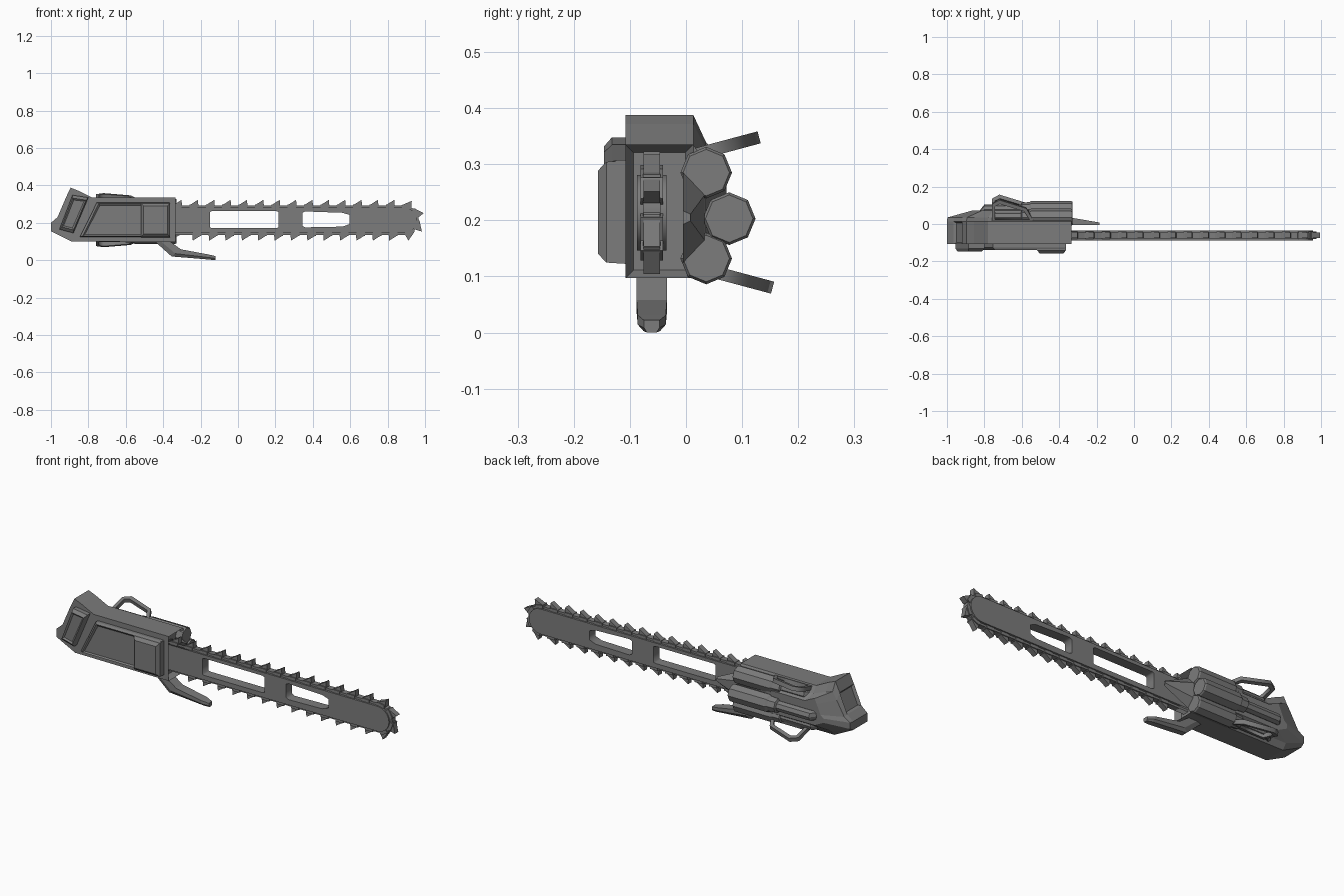
import bpy, bmesh
from math import pi, sin, cos, radians
from mathutils import Vector

if "Cube" in bpy.data.objects:
    bpy.data.objects.remove(bpy.data.objects["Cube"])

steel = bpy.data.materials.new("dark_steel")
steel.diffuse_color = (.2, .2, .2, 1)
steel.use_nodes = True
steel.node_tree.nodes["Principled BSDF"].inputs["Base Color"].default_value = steel.diffuse_color


def add_mesh(name, bm):
    bmesh.ops.recalc_face_normals(bm, faces=bm.faces[:])
    me = bpy.data.meshes.new(name)
    bm.to_mesh(me)
    bm.free()
    me.materials.append(steel)
    ob = bpy.data.objects.new(name, me)
    bpy.context.collection.objects.link(ob)
    return ob


def loft(bm, rings):
    """Skin equal-length rings of 3D points and cap both ends."""
    vs = [[bm.verts.new(p) for p in r] for r in rings]
    n = len(vs[0])
    for a, b in zip(vs, vs[1:]):
        for i in range(n):
            bm.faces.new((a[i], a[(i + 1) % n], b[(i + 1) % n], b[i]))
    bm.faces.new(vs[0])
    bm.faces.new(vs[-1])


def sink(bm, normal, width, depth):
    """Recess the largest face that looks along normal."""
    bmesh.ops.recalc_face_normals(bm, faces=bm.faces[:])
    f = max((f for f in bm.faces if f.normal.dot(Vector(normal)) > 0.95), key=lambda f: f.calc_area())
    bmesh.ops.inset_region(bm, faces=[f], thickness=width, depth=0)
    bmesh.ops.translate(bm, verts=f.verts[:], vec=Vector(normal) * -depth)


def panel(name, poly, layers, recess=0):
    """Raised side panel: layers are (y, scale about the centre)."""
    c = [sum(p[k] for p in poly) / len(poly) for k in (0, 1)]
    bm = bmesh.new()
    loft(bm, [[(c[0] + (x - c[0]) * s, y, c[1] + (z - c[1]) * s) for x, z in poly] for y, s in layers])
    if recess:
        sink(bm, (0, -1, 0), 0.012, recess)
    return add_mesh(name, bm)


def plate(name, outlines, half, loc, angle):
    """Flat plate with holes, made from a filled curve turned about x."""
    cu = bpy.data.curves.new(name, 'CURVE')
    cu.dimensions = '2D'
    cu.fill_mode = 'BOTH'
    cu.extrude = half
    cu.materials.append(steel)
    for pts in outlines:
        sp = cu.splines.new('POLY')
        sp.points.add(len(pts) - 1)
        for q, p in zip(sp.points, pts):
            q.co = (p[0], p[1], 0, 1)
        sp.use_cyclic_u = True
    ob = bpy.data.objects.new(name, cu)
    bpy.context.collection.objects.link(ob)
    ob.location = loc
    ob.rotation_euler = (angle, 0, 0)
    bpy.ops.object.select_all(action='DESELECT')
    ob.select_set(True)
    bpy.context.view_layer.objects.active = ob
    bpy.ops.object.convert(target='MESH')
    return ob


# engine housing: side profile carried across y, shrinking into the back bulge
side = [(-1, .155), (-1, .20), (-.965, .23), (-.92, .335), (-.895, .388), (-.855, .372), (-.78, .335),
        (-.335, .335), (-.335, .097), (-.89, .10)]
bm = bmesh.new()
loft(bm, [[(-.73 + (x + .73) * sx, y, .205 + (z - .205) * sz) for x, z in side]
          for y, sx, sz in [(-.108, 1, 1), (.013, 1, 1), (.035, .99, .74), (.072, .5, .5)]])
sink(bm, (1, 0, 0), 0.02, 0.03)
sink(bm, (-.919, 0, .394), 0.012, 0.015)
add_mesh("engine_housing", bm)

# raised panels on the front side
panel("main_side_panel", [(-.845, .125), (-.755, .308), (-.365, .308), (-.365, .125)],
      [(-.10, 1), (-.125, 1), (-.138, .94)], 0.007)
panel("side_cover_box", [(-.52, .122), (-.52, .307), (-.362, .307), (-.362, .122)],
      [(-.10, 1), (-.142, .97), (-.157, .8)])
panel("rear_side_panel", [(-.955, .165), (-.885, .348), (-.80, .335), (-.88, .145)],
      [(-.10, 1), (-.132, 1), (-.146, .84)], 0.007)

# guide bar and chain
BY, BZ, END = -.061, .2135, .889


def stadium(r, x0, n=10):
    return [(x0, r)] + [(END + r * sin(pi * i / n), r * cos(pi * i / n)) for i in range(n + 1)] + [(x0, -r)]


slots = [[(-.15, -.038), (-.15, .044), (-.14, .049), (.205, .049), (.217, .044), (.217, -.038), (.205, -.042), (-.14, -.042)],
         [(.345, -.03), (.345, .04), (.36, .047), (.56, .04), (.597, .028), (.597, -.02), (.56, -.034), (.36, -.038)]]
plate("guide_bar", [stadium(.067, -.4)] + slots, .0265, (0, BY, BZ), pi / 2)
plate("chain_band", [stadium(.078, -.4), stadium(.06, -.39)], .0155, (0, BY, BZ), pi / 2)

# teeth run along the top, closer round the nose, and back underneath
bm = bmesh.new()
R, X0, STEP = .074, -.325, .0875
run, arc = END - X0, pi * R


def on_path(s):
    if s < run:
        return Vector((X0 + s, 0, R)), Vector((1, 0, 0)), Vector((0, 0, 1))
    if s < run + arc:
        a = (s - run) / R
        n = Vector((sin(a), 0, cos(a)))
        return Vector((END, 0, 0)) + n * R, Vector((cos(a), 0, -sin(a))), n
    return Vector((END - (s - run - arc), 0, -R)), Vector((-1, 0, 0)), Vector((0, 0, -1))


stops = [i * STEP for i in range(14)] + [run + d for d in (.012, .075, .143)]
stops += [run + arc - .03 + i * STEP for i in range(14)]
for s in stops:
    p, t, n = on_path(s)
    o = p + Vector((0, BY, BZ))
    tooth = [(-.03, -.008), (-.026, .004), (.023, .035), (.026, .003), (.024, -.008)]
    loft(bm, [[o + t * a + n * b + Vector((0, y, 0)) for a, b in tooth] for y in (-.0145, .0145)])
    link = [(-.022, -.014), (-.022, .009), (.022, .009), (.022, -.014)]
    loft(bm, [[o + t * a + n * b + Vector((0, y, 0)) for a, b in link] for y in (-.02, .02)])
add_mesh("chain_teeth", bm)

# lower guard prong, tapering forward
bm = bmesh.new()
rings = []
for (xb, zb), (xt, zt), w in [((-.45, .105), (-.37, .105), .027), ((-.355, .02), (-.305, .058), .027),
                              ((-.15, .003), (-.16, .031), .025), ((-.12, 0), (-.12, .022), .014)]:
    rings.append([(xb, BY - w * .6, zb), (xb, BY + w * .6, zb),
                  (xb * .6 + xt * .4, BY + w, zb * .6 + zt * .4), (xt, BY + w, zt),
                  (xt, BY - w, zt), (xb * .6 + xt * .4, BY - w, zb * .6 + zt * .4)])
loft(bm, rings)
add_mesh("lower_guard", bm)

# pointed bracket beside the bar
bm = bmesh.new()
loft(bm, [[(x, -.005, .205 - h), (x, y, .205 - h * .5), (x, y, .205 + h * .5), (x, -.005, .205 + h)]
          for x, y, h in [(-.42, .033, .085), (-.33, .033, .08), (-.185, .008, .012)]])
add_mesh("bar_bracket", bm)

# octagonal canisters with thin pipes running back into the housing
for i, (y, z, r, end) in enumerate([(.036, .285, .046, -.74), (.077, .203, .047, -.80), (.036, .132, .046, -.78)]):
    bm = bmesh.new()
    stations = [(-.33, r * .9), (-.337, r), (-.55, r), (-.56, r * .85), (-.60, r * .8), (-.605, r * .58), (end, r * .58)]
    rings = [[(x, y + q * cos(k * pi / 4), z + q * sin(k * pi / 4)) for k in range(8)] for x, q in stations]
    rings.append([(end - .03, y - .035 + r * .5 * cos(k * pi / 4), z + r * .5 * sin(k * pi / 4)) for k in range(8)])
    loft(bm, rings)
    add_mesh("canister_%d" % (i + 1), bm)

# two tilted loop handles on the back side
outer = [(-.76, -.02), (-.76, .085), (-.72, .108), (-.575, .062), (-.53, -.02)]
inner = [(-.742, 0), (-.742, .074), (-.717, .086), (-.588, .046), (-.558, 0)]
plate("upper_loop_handle", [outer, inner], .011, (0, .026, .32), radians(15))
plate("lower_loop_handle", [outer, inner], .011, (0, .05, .108), radians(-15))
